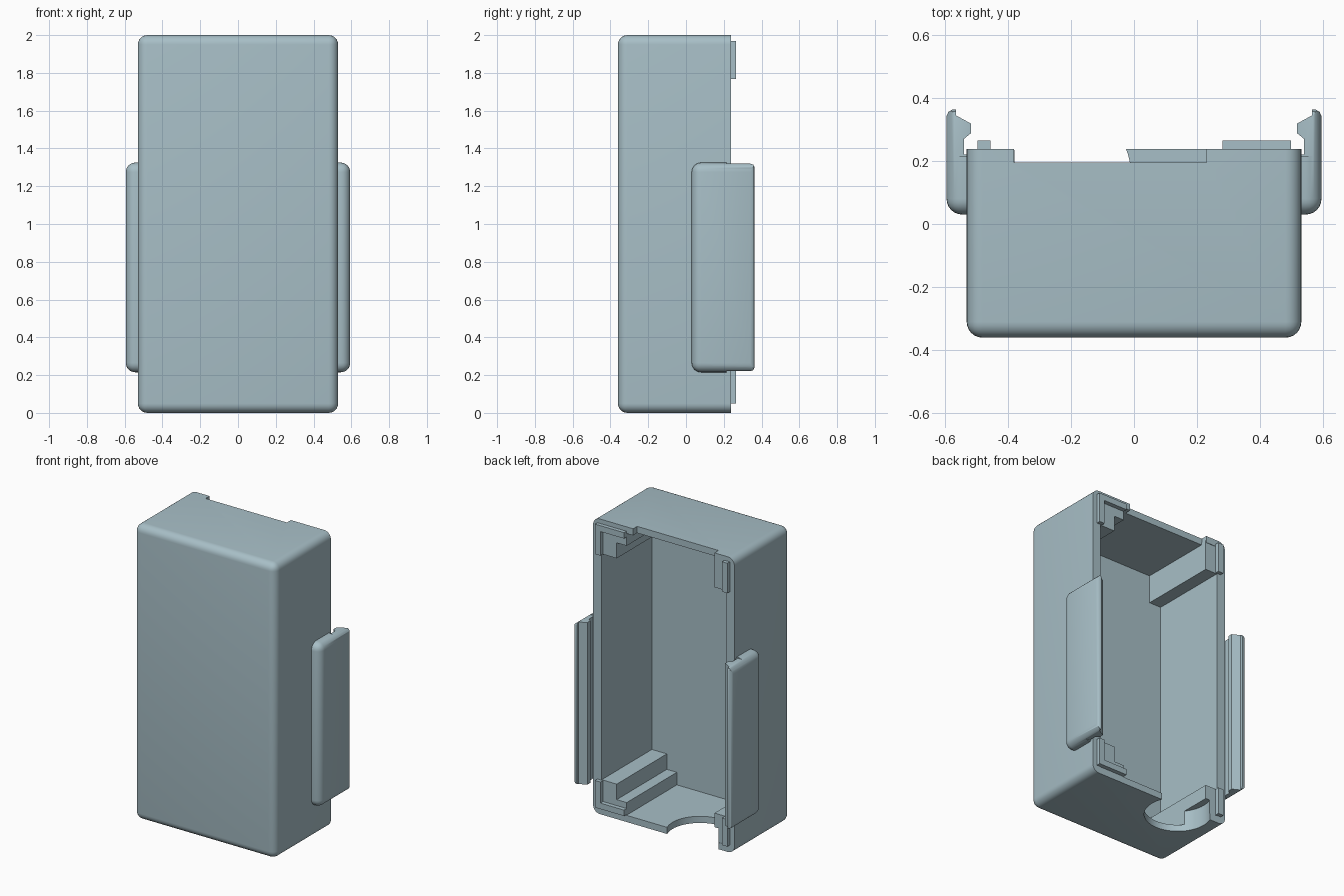
import bpy, bmesh

if "Cube" in bpy.data.objects:
    bpy.data.objects.remove(bpy.data.objects["Cube"])

# One blue-grey finish for the whole case
grey = bpy.data.materials.new("case_grey")
grey.diffuse_color = (0.39, 0.52, 0.57, 1)
grey.use_nodes = True
grey.node_tree.nodes["Principled BSDF"].inputs["Base Color"].default_value = grey.diffuse_color

def finish(name, bm):
    bmesh.ops.recalc_face_normals(bm, faces=bm.faces)
    me = bpy.data.meshes.new(name)
    bm.to_mesh(me)
    bm.free()
    me.materials.append(grey)
    ob = bpy.data.objects.new(name, me)
    bpy.context.collection.objects.link(ob)
    return ob

def smooth(ob):
    bpy.ops.object.select_all(action='DESELECT')
    ob.select_set(True)
    bpy.context.view_layer.objects.active = ob
    bpy.ops.object.shade_smooth_by_angle(angle=0.6)

def box(name, lo, hi, bevel_test=None):
    """Box between two corners, rounding the edges chosen by bevel_test."""
    bm = bmesh.new()
    bmesh.ops.create_cube(bm, size=1)
    for v in bm.verts:
        v.co = [hi[i] if v.co[i] > 0 else lo[i] for i in range(3)]
    if bevel_test:
        es = [e for e in bm.edges if bevel_test(*(v.co for v in e.verts))]
        bmesh.ops.bevel(bm, geom=es, offset=0.05, segments=6, profile=0.5, affect='EDGES')
    return finish(name, bm)

def extrude(name, pts, to3d, offset):
    """Extrude a 2D outline placed by to3d along offset."""
    bm = bmesh.new()
    f = bm.faces.new([bm.verts.new(to3d(p)) for p in pts])
    r = bmesh.ops.extrude_face_region(bm, geom=[f])
    top = [g for g in r['geom'] if isinstance(g, bmesh.types.BMVert)]
    bmesh.ops.translate(bm, verts=top, vec=offset)
    return finish(name, bm)

def boolean(ob, cutter, op):
    bpy.context.view_layer.objects.active = ob
    m = ob.modifiers.new("cut", 'BOOLEAN')
    m.operation, m.solver, m.object = op, 'EXACT', cutter
    bpy.ops.object.modifier_apply(modifier=m.name)

# Outer shell, rounded everywhere except around the open back
shell = box("case_shell", (-0.53, -0.36, 0), (0.53, 0.238, 2),
            lambda a, b: a.y < 0 or b.y < 0)

# Cutters: cavity, shallow slot in the top wall, round cable opening in the bottom
bm = bmesh.new()
bmesh.ops.create_cone(bm, cap_ends=True, segments=64, radius1=0.207, radius2=0.207, depth=0.3)
bmesh.ops.translate(bm, verts=bm.verts, vec=(-0.217, 0.16, -0.01))
hole = finish("cable_hole_cutter", bm)
cavity = box("cavity_cutter", (-0.467, -0.302, 0.045), (0.467, 0.5, 1.955))
slot = box("top_slot_cutter", (-0.38, 0.195, 1.8), (0.23, 0.5, 2.2))
for c in (cavity, slot, hole):
    boolean(shell, c, 'DIFFERENCE')
smooth(shell)

# Corner rails inside the case and raised locating lips on the rim
def in_xz(y, flip):
    return lambda p: (p[0], y, 2 - p[1] if flip else p[1])

right_rail = [(0.48, 0.03), (0.28, 0.03), (0.28, 0.13), (0.355, 0.13), (0.355, 0.235), (0.48, 0.235)]
left_rail = [(-0.48, 0.03), (-0.378, 0.03), (-0.378, 0.235), (-0.48, 0.235)]
for end, flip, z0 in (("bottom", False, 0.05), ("top", True, 0.03)):
    extrude(f"{end}_right_rail", right_rail, in_xz(-0.31, flip), (0, 0.545, 0))
    rail = extrude(f"{end}_left_rail", left_rail, in_xz(-0.31, flip), (0, 0.545, 0))
    if not flip:
        boolean(rail, hole, 'DIFFERENCE')
        smooth(rail)
    lip = [(0.497, z0), (0.28, z0), (0.28, z0 + 0.04), (0.457, z0 + 0.04), (0.457, 0.233), (0.497, 0.233)]
    extrude(f"{end}_right_lip", lip, in_xz(0.22, flip), (0, 0.044, 0))
    extrude(f"{end}_left_lip", [(-0.495, z0), (-0.455, z0), (-0.455, 0.233), (-0.495, 0.233)],
            in_xz(0.22, flip), (0, 0.044, 0))

# Side snap clips: rounded block trimmed to the barbed section and the side outline
section = [(0.51, 0.0), (0.65, 0.0), (0.65, 0.335), (0.594, 0.342), (0.588, 0.355), (0.575, 0.363),
           (0.564, 0.363), (0.564, 0.344), (0.516, 0.318), (0.516, 0.288), (0.538, 0.27),
           (0.538, 0.22), (0.51, 0.22)]
half = [(0.0, 0.6), (0.215, 0.6), (0.215, 0.549), (0.342, 0.549), (0.356, 0.544), (0.363, 0.53)]
outline = half + [(y, -z) for y, z in reversed(half)]
MID = 0.77

for s, side in ((1, "right"), (-1, "left")):
    lo, hi = sorted((s * 0.4, s * 0.594))
    clip = box(f"{side}_clip", (lo, 0.03, MID - 0.555), (hi, 0.5, MID + 0.555),
               lambda a, b: (abs(a.x) > 0.5 and abs(b.x) > 0.5 or a.y < 0.1 and b.y < 0.1)
               and not (a.y > 0.4 and b.y > 0.4) and max(abs(a.x), abs(b.x)) > 0.5)
    trims = [extrude("section_trim", section, lambda p: (s * p[0], p[1], 0), (0, 0, 1.6)),
             extrude("outline_trim", outline, lambda p: (s * 0.45, p[0], MID + p[1]), (s * 0.3, 0, 0))]
    for t in trims:
        boolean(clip, t, 'INTERSECT')
        bpy.data.objects.remove(t)
    smooth(clip)

for c in (cavity, slot, hole):
    bpy.data.objects.remove(c)
